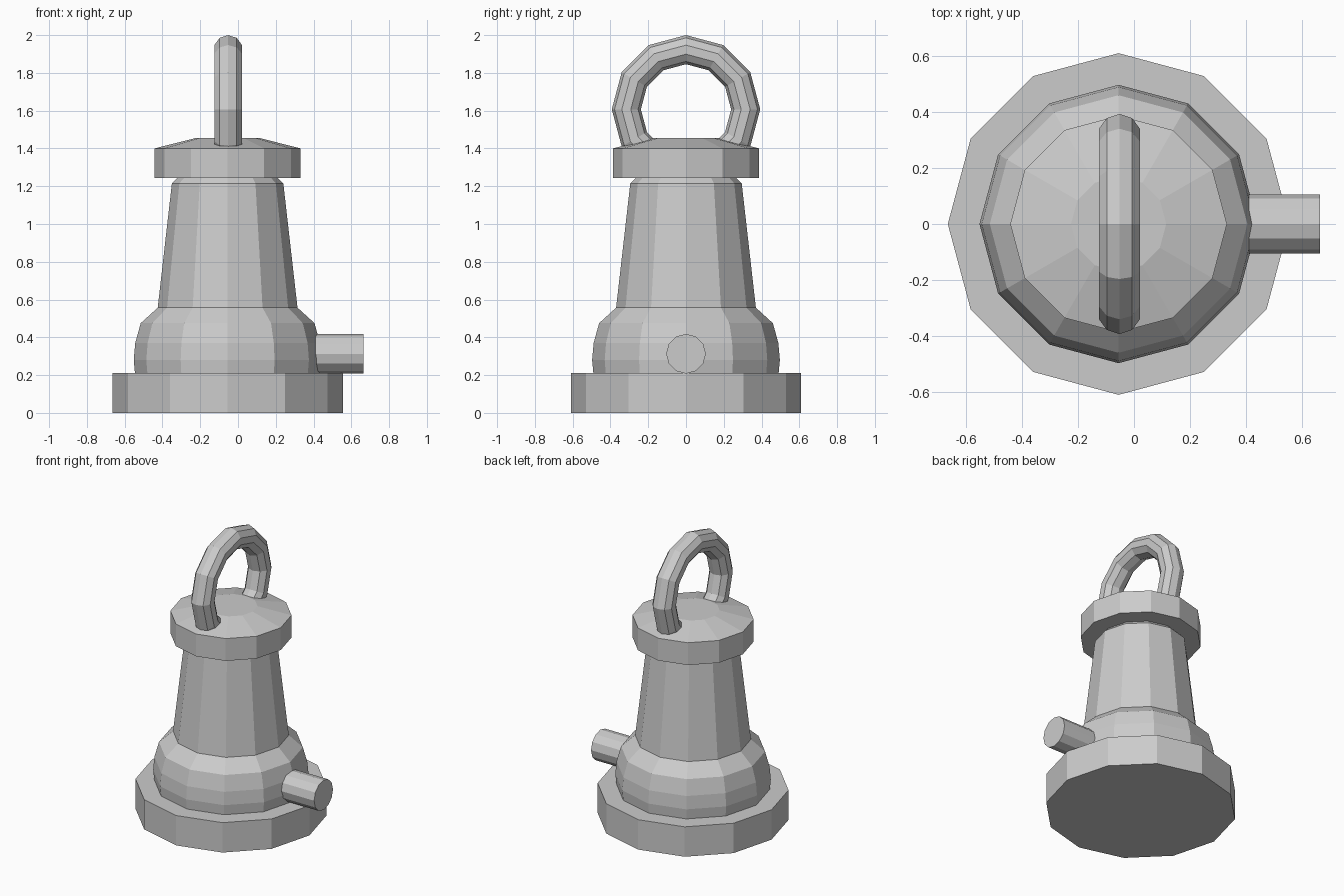
import bpy, bmesh, math

if "Cube" in bpy.data.objects:
    bpy.data.objects.remove(bpy.data.objects["Cube"])

CX = -0.055   # axis of the turned body
SIDES = 12


def turned(name, profile):
    """Closed faceted solid from (radius, z) rings, bottom to top."""
    bm = bmesh.new()
    rings = []
    for r, z in profile:
        rings.append([bm.verts.new((r * math.cos(math.tau * i / SIDES),
                                    r * math.sin(math.tau * i / SIDES), z))
                      for i in range(SIDES)])
    for a, b in zip(rings, rings[1:]):
        for i in range(SIDES):
            j = (i + 1) % SIDES
            bm.faces.new((a[i], a[j], b[j], b[i]))
    bm.faces.new(rings[0][::-1])
    bm.faces.new(rings[-1])
    mesh = bpy.data.meshes.new(name)
    bm.to_mesh(mesh)
    bm.free()
    ob = bpy.data.objects.new(name, mesh)
    ob.location.x = CX
    bpy.context.collection.objects.link(ob)
    return ob


# Foot plate
turned("base_plate", [(0.61, 0), (0.61, 0.21)])

# Rounded housing and tapered column
turned("body", [(0.49, 0.205), (0.497, 0.28), (0.489, 0.37), (0.46, 0.475),
                (0.37, 0.557), (0.295, 1.215), (0.26, 1.25)])

# Lid with shallow cone top
turned("lid", [(0.387, 1.243), (0.387, 1.4), (0.17, 1.455)])

# Carrying ring, lower part sunk into the lid
bpy.ops.mesh.primitive_torus_add(
    major_radius=0.316, minor_radius=0.077, major_segments=12, minor_segments=10,
    location=(-0.052, 0, 1.607), rotation=(0, math.pi / 2, 0))
bpy.context.object.name = "handle_ring"

# Outlet pipe on the right side
bpy.ops.mesh.primitive_cylinder_add(
    vertices=12, radius=0.105, depth=0.325,
    location=(0.5025, 0, 0.313), rotation=(0, math.pi / 2, 0))
bpy.context.object.name = "outlet_pipe"
